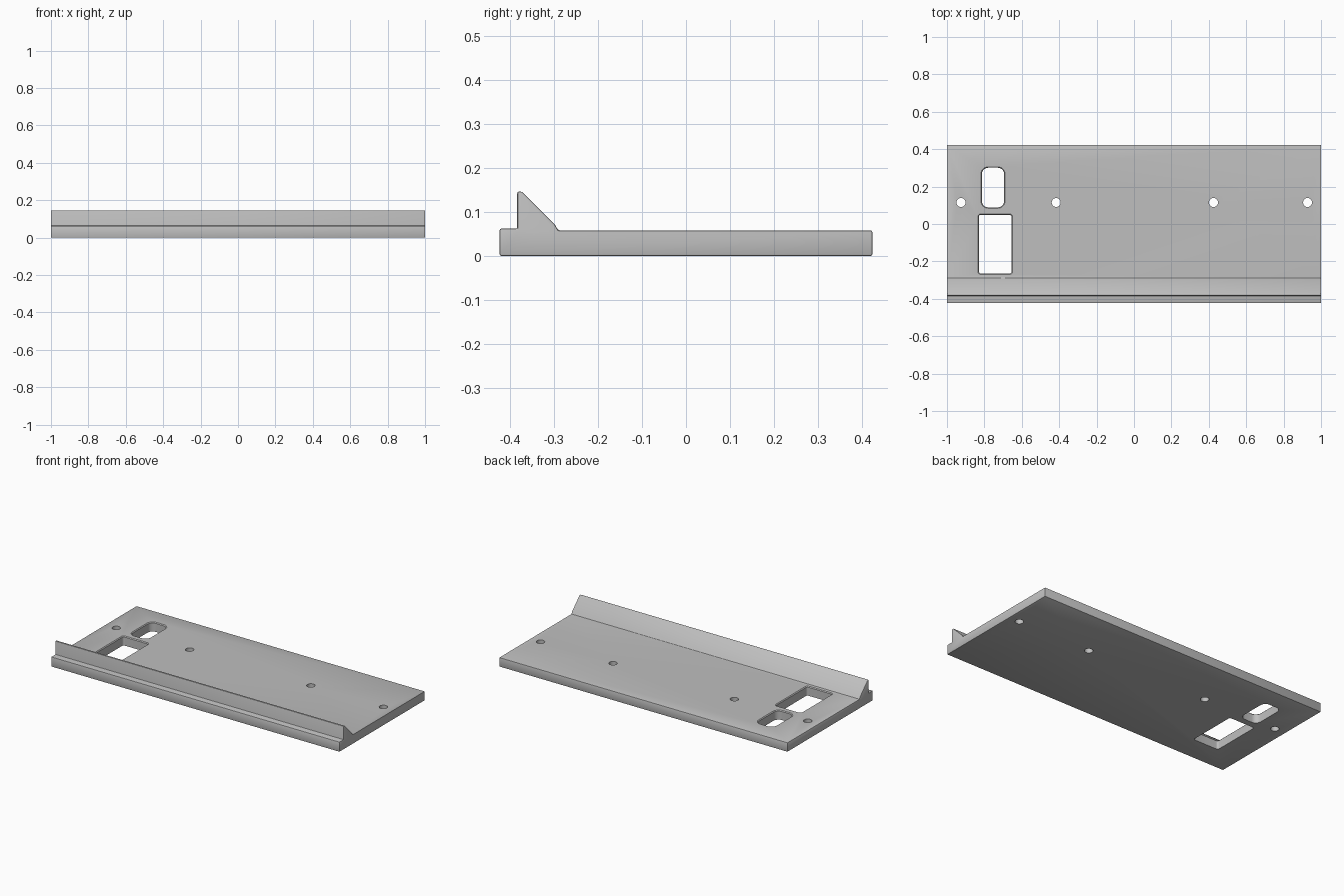
import bpy, bmesh
from math import pi, cos, sin, radians

if "Cube" in bpy.data.objects:
    bpy.data.objects.remove(bpy.data.objects["Cube"])

grey = bpy.data.materials.new("satin grey")
grey.use_nodes = True
colour = (0.52, 0.52, 0.52, 1)
grey.diffuse_color = colour
grey.node_tree.nodes["Principled BSDF"].inputs["Base Color"].default_value = colour


def loft(name, rings):
    """Skin a stack of equal-length rings and cap both ends."""
    bm = bmesh.new()
    loops = [[bm.verts.new(p) for p in ring] for ring in rings]
    for a, b in zip(loops, loops[1:]):
        for i in range(len(a)):
            j = (i + 1) % len(a)
            bm.faces.new((a[i], a[j], b[j], b[i]))
    bm.faces.new(loops[0][::-1])
    bm.faces.new(loops[-1])
    bmesh.ops.recalc_face_normals(bm, faces=bm.faces)
    mesh = bpy.data.meshes.new(name)
    bm.to_mesh(mesh)
    bm.free()
    mesh.materials.append(grey)
    obj = bpy.data.objects.new(name, mesh)
    bpy.context.collection.objects.link(obj)
    return obj


def rounded_ring(cx, cy, hx, hy, r, z, grow=0, steps=6):
    """Rounded rectangle at height z, optionally offset outward."""
    ring = []
    for k, (sx, sy) in enumerate([(1, 1), (-1, 1), (-1, -1), (1, -1)]):
        for s in range(steps + 1):
            a = pi / 2 * (k + s / steps)
            ring.append((cx + sx * (hx - r) + (r + grow) * cos(a),
                         cy + sy * (hy - r) + (r + grow) * sin(a), z))
    return ring


# Plate: stepped front ledge, upright rail with sloped back, flat deck
DECK = 0.058
profile = [(-0.423, 0), (0.423, 0), (0.423, DECK), (-0.29, DECK), (-0.298, 0.072),
           (-0.372, 0.146), (-0.383, 0.146), (-0.383, 0.062), (-0.423, 0.062)]
plate = loft("mounting_plate", [[(x, y, z) for y, z in profile] for x in (-1, 1)])
bevel = plate.modifiers.new("edge rounding", "BEVEL")
bevel.width = 0.004
bevel.segments = 2
bevel.limit_method = "ANGLE"
bevel.angle_limit = radians(30)

# Cutters: two windows with a chamfered upper rim
cutters = []
for name, cx, cy, hx, hy, r in [("small_window", -0.754, 0.195, 0.06, 0.106, 0.035),
                                ("large_window", -0.742, -0.108, 0.088, 0.157, 0.012)]:
    levels = [(-0.1, 0), (DECK - 0.005, 0), (DECK + 0.001, 0.006), (0.2, 0.006)]
    cutters.append(loft(name + "_cutter",
                        [rounded_ring(cx, cy, hx, hy, r, z, g) for z, g in levels]))

# Cutters: row of screw holes
for i, x in enumerate((-0.925, -0.416, 0.425, 0.928)):
    rings = [[(x + 0.024 * cos(a * pi / 16), 0.115 + 0.024 * sin(a * pi / 16), z)
              for a in range(32)] for z in (-0.1, 0.2)]
    cutters.append(loft(f"screw_hole_cutter_{i + 1}", rings))

for cutter in cutters:
    cut = plate.modifiers.new(cutter.name, "BOOLEAN")
    cut.operation = "DIFFERENCE"
    cut.solver = "EXACT"
    cut.object = cutter

# Bake the cuts, then discard the cutters
graph = bpy.context.evaluated_depsgraph_get()
baked = bpy.data.meshes.new_from_object(plate.evaluated_get(graph))
plate.modifiers.clear()
plate.data = baked
for cutter in cutters:
    bpy.data.objects.remove(cutter)

# Smooth the rounded walls, keep the hard edges
bpy.ops.object.select_all(action="DESELECT")
plate.select_set(True)
bpy.context.view_layer.objects.active = plate
bpy.ops.object.shade_smooth_by_angle(angle=radians(25))
